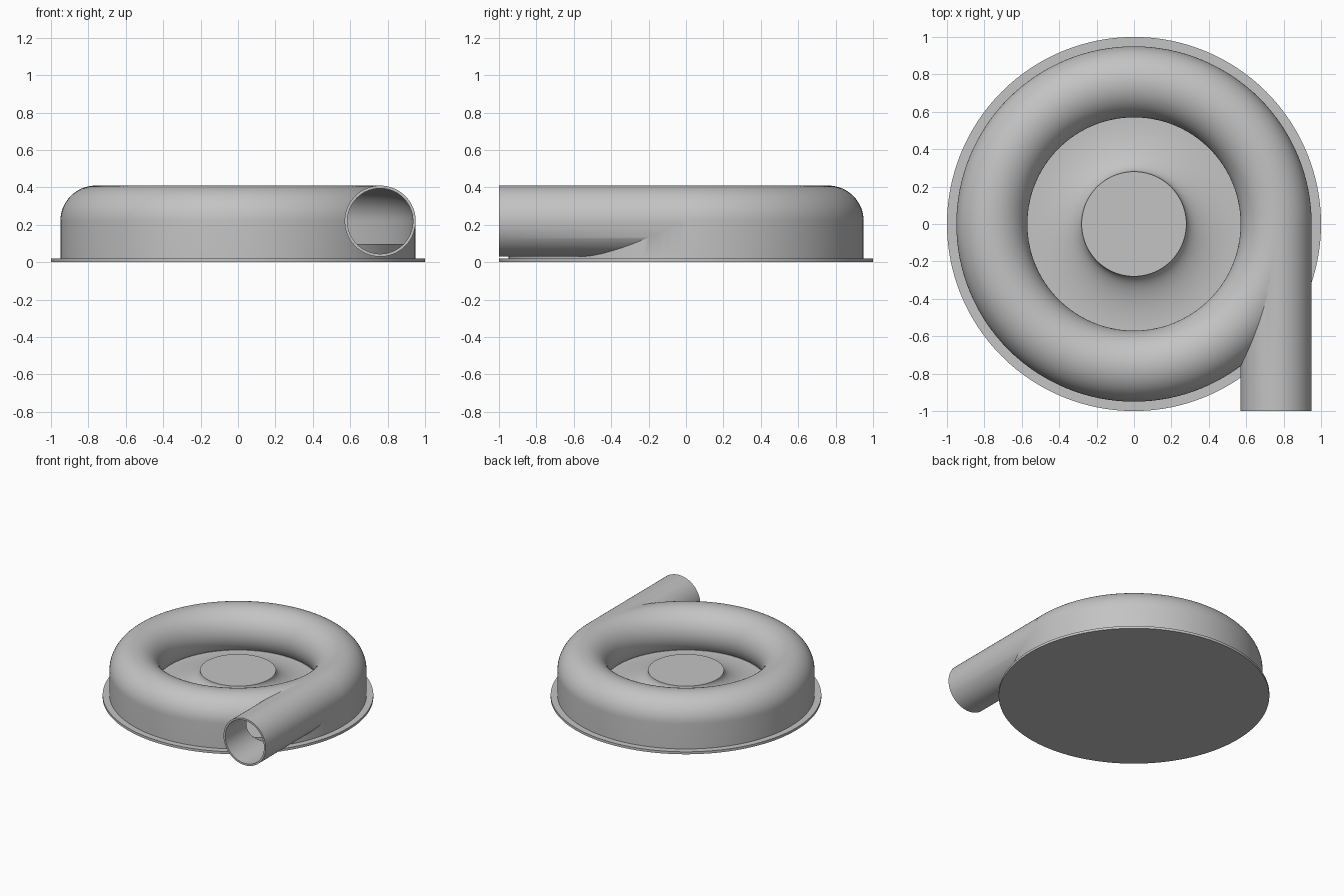
import bpy, bmesh
from math import sin, cos, pi, radians
from mathutils import Matrix

SEG = 128
RING, AXIS_Z, TUBE, WALL = 0.76, 0.22, 0.19, 0.015   # scroll centre line and tube

cube = bpy.data.objects.get("Cube")
if cube:
    bpy.data.objects.remove(cube, do_unlink=True)

grey = bpy.data.materials.new("plain_grey")
grey.use_nodes = True
colour = (0.55, 0.55, 0.55, 1)
grey.diffuse_color = colour
grey.node_tree.nodes["Principled BSDF"].inputs["Base Color"].default_value = colour


def finish(name, bm):
    bmesh.ops.recalc_face_normals(bm, faces=bm.faces)
    mesh = bpy.data.meshes.new(name)
    bm.to_mesh(mesh)
    bm.free()
    mesh.materials.append(grey)
    obj = bpy.data.objects.new(name, mesh)
    bpy.context.collection.objects.link(obj)
    return obj


def lathe(name, profile, closed=False):
    """Spin an (r, z) profile round the z axis."""
    bm = bmesh.new()
    verts = [bm.verts.new((r, 0, z)) for r, z in profile]
    pairs = list(zip(verts, verts[1:]))
    if closed:
        pairs.append((verts[-1], verts[0]))
    edges = [bm.edges.new(p) for p in pairs]
    bmesh.ops.spin(bm, geom=verts + edges, axis=(0, 0, 1), cent=(0, 0, 0),
                   angle=2 * pi, steps=SEG, use_duplicate=False)
    bmesh.ops.remove_doubles(bm, verts=bm.verts, dist=1e-5)
    return finish(name, bm)


def pipe(name, radius, y0, y1):
    """Solid cylinder along y on the outlet axis."""
    bm = bmesh.new()
    place = Matrix.Translation((RING, (y0 + y1) / 2, AXIS_Z)) @ Matrix.Rotation(pi / 2, 4, "X")
    bmesh.ops.create_cone(bm, cap_ends=True, segments=96, radius1=radius,
                          radius2=radius, depth=y1 - y0, matrix=place)
    return finish(name, bm)


def scroll_profile(radius, bottom):
    """Straight outer wall, round top, inner side tucked under to the floor."""
    end = pi + 0.68
    arc = [(RING + radius * cos(end * i / 40), AXIS_Z + radius * sin(end * i / 40))
           for i in range(41)]
    return [(RING + radius, bottom)] + arc + [(arc[-1][0], bottom)]


def boolean(target, tool, operation):
    mod = target.modifiers.new(tool.name, "BOOLEAN")
    mod.operation, mod.object, mod.solver = operation, tool, "EXACT"
    bpy.context.view_layer.objects.active = target
    bpy.ops.object.modifier_apply(modifier=mod.name)
    bpy.data.objects.remove(tool, do_unlink=True)


# Scroll housing with its tangential outlet, hollowed out
housing = lathe("scroll_housing", scroll_profile(TUBE, 0.018), closed=True)
boolean(housing, pipe("outlet_outer", TUBE, -1, -0.02), "UNION")
boolean(housing, lathe("scroll_cavity", scroll_profile(TUBE - WALL, 0.03), closed=True), "DIFFERENCE")
boolean(housing, pipe("outlet_bore", TUBE - WALL, -1.1, -0.01), "DIFFERENCE")

# Thin round base flange
flange = lathe("base_flange", [(0, 0), (1, 0), (1, 0.02), (0, 0.02)])

# Raised inner floor
floor = lathe("inner_floor", [(0, 0.015), (0.93, 0.015), (0.93, 0.098), (0, 0.098)])

# Central hub, flaring down to the floor
flare = [(0.565 - 0.285 * sin(pi / 2 * i / 24), 0.22 - 0.118 * cos(pi / 2 * i / 24))
         for i in range(25)]
hub = lathe("flared_hub", [(0, 0.09), (0.565, 0.09)] + flare + [(0, 0.22)])

for obj in (housing, flange, floor, hub):
    bpy.ops.object.select_all(action="DESELECT")
    obj.select_set(True)
    bpy.context.view_layer.objects.active = obj
    bpy.ops.object.shade_smooth_by_angle(angle=radians(30))
